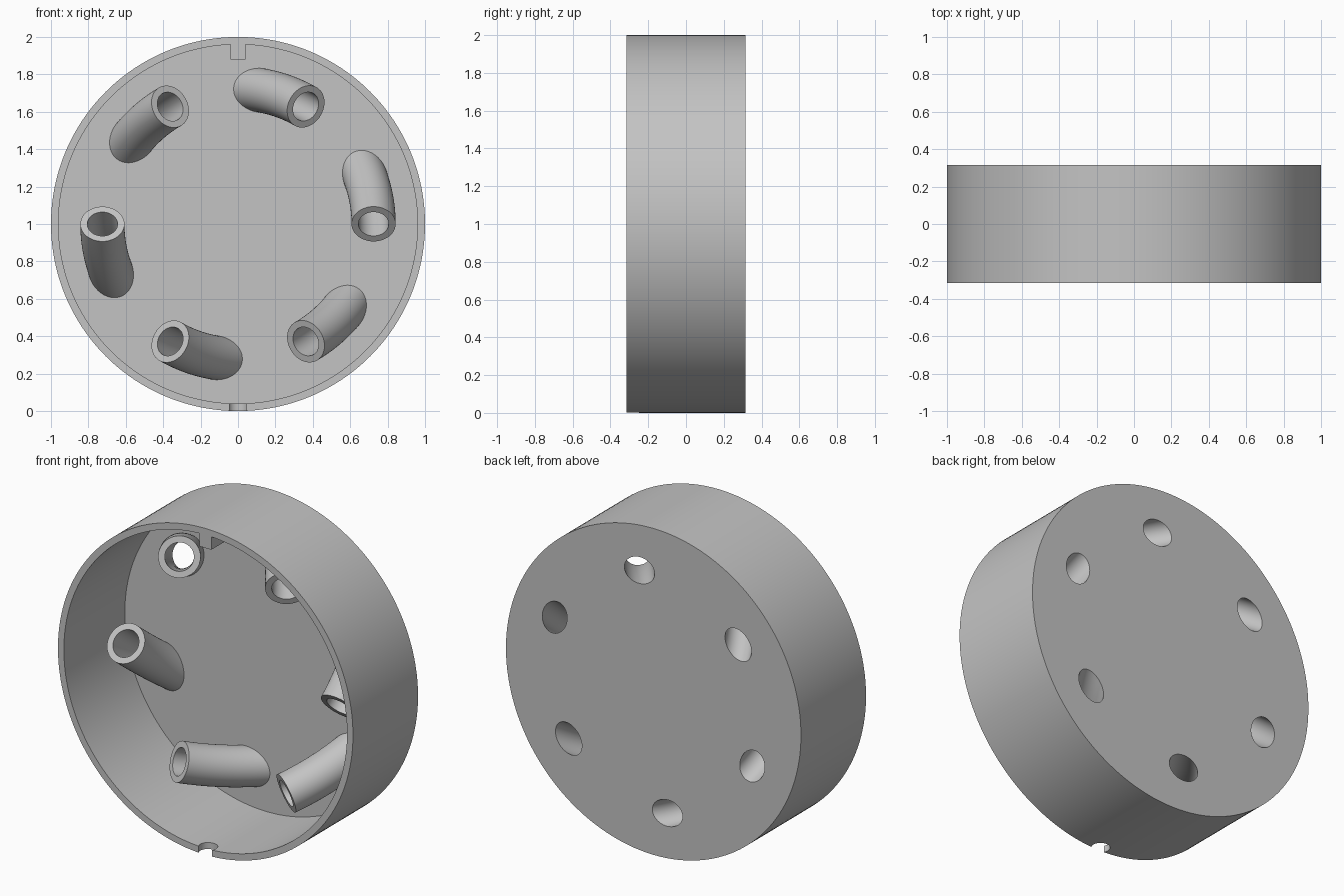
import bpy, bmesh, math
from mathutils import Vector, Matrix

if "Cube" in bpy.data.objects:
    bpy.data.objects.remove(bpy.data.objects["Cube"], do_unlink=True)

HALF = 0.315          # half depth of the housing
WALL = 0.04           # wall and floor thickness
FLOOR = HALF - WALL   # inner floor plane
HELIX_R = 0.725       # distance of tube axes from the centre
TUBE_END = -0.05      # y of the tube mouths
TWIST = math.radians(22.5) / (HALF - TUBE_END)

grey = bpy.data.materials.new("plain_grey")
grey.use_nodes = True
colour = (0.55, 0.55, 0.55, 1)
grey.diffuse_color = colour
grey.node_tree.nodes["Principled BSDF"].inputs["Base Color"].default_value = colour


def finish(name, bm):
    bmesh.ops.recalc_face_normals(bm, faces=bm.faces)
    mesh = bpy.data.meshes.new(name)
    bm.to_mesh(mesh)
    bm.free()
    mesh.materials.append(grey)
    obj = bpy.data.objects.new(name, mesh)
    bpy.context.collection.objects.link(obj)
    return obj


def loft(bm, rings):
    """Skin a list of point rings and cap both ends."""
    loops = [[bm.verts.new(p) for p in ring] for ring in rings]
    for a, b in zip(loops, loops[1:]):
        for i in range(len(a)):
            j = (i + 1) % len(a)
            bm.faces.new((a[i], a[j], b[j], b[i]))
    bm.faces.new(loops[0])
    bm.faces.new(loops[-1])


def circle(radius, y, sides=192):
    steps = [math.tau * i / sides for i in range(sides)]
    return [Vector((radius * math.cos(t), y, 1 + radius * math.sin(t))) for t in steps]


def helix_ring(start, y, radius, sides=48):
    """Circle square to a helix that leans around the housing axis."""
    angle = start + TWIST * (y - TUBE_END)
    radial = Vector((math.cos(angle), 0, math.sin(angle)))
    around = Vector((-math.sin(angle), 0, math.cos(angle)))
    tangent = (Vector((0, 1, 0)) + around * HELIX_R * TWIST).normalized()
    side = tangent.cross(radial)
    centre = radial * HELIX_R + Vector((0, y, 1))
    steps = [math.tau * i / sides for i in range(sides)]
    return [centre + radius * (radial * math.cos(t) + side * math.sin(t)) for t in steps]


def six_tubes(name, radius, y0, y1, trim=None):
    bm = bmesh.new()
    count = 20
    for k in range(6):
        loft(bm, [helix_ring(k * math.tau / 6, y0 + (y1 - y0) * i / count, radius)
                  for i in range(count + 1)])
    if trim is not None:
        cut = bmesh.ops.bisect_plane(
            bm, geom=bm.verts[:] + bm.edges[:] + bm.faces[:],
            plane_co=(0, trim, 0), plane_no=(0, 1, 0), clear_outer=True)
        edges = [e for e in cut["geom_cut"] if isinstance(e, bmesh.types.BMEdge)]
        bmesh.ops.holes_fill(bm, edges=edges, sides=0)
    return finish(name, bm)


def combine(target, tool, operation):
    mod = target.modifiers.new(tool.name, "BOOLEAN")
    mod.operation = operation
    mod.solver = "EXACT"
    mod.object = tool
    bpy.context.view_layer.objects.active = target
    bpy.ops.object.modifier_apply(modifier=mod.name)
    bpy.data.objects.remove(tool, do_unlink=True)


# Open round housing with a flat back
bm = bmesh.new()
loft(bm, [circle(1 - WALL, FLOOR), circle(1 - WALL, -HALF),
          circle(1, -HALF), circle(1, HALF)])
housing = finish("round_housing", bm)

# Locating key inside the top of the rim
bm = bmesh.new()
size = Vector((0.08, HALF + FLOOR + 0.02, 0.09))
bmesh.ops.create_cube(bm, size=1, matrix=Matrix.Translation(
    (0, -HALF + size.y / 2, 1.925)) @ Matrix.Diagonal((*size, 1)))
combine(housing, finish("locating_key", bm), "UNION")

# Slanted tubes, then their bores through the back
combine(housing, six_tubes("slanted_tubes", 0.118, TUBE_END, 0.42, FLOOR + 0.02), "UNION")
combine(housing, six_tubes("tube_bores", 0.081, -0.12, 0.45), "DIFFERENCE")

# Rounded notch in the bottom of the rim
bm = bmesh.new()
bmesh.ops.create_cone(bm, cap_ends=True, segments=48, radius1=0.053, radius2=0.053,
                      depth=0.2, matrix=Matrix.Translation((0, -HALF + 0.027, 0)))
combine(housing, finish("rim_notch", bm), "DIFFERENCE")

# Smooth curved walls, keep edges crisp
bpy.ops.object.select_all(action="DESELECT")
housing.select_set(True)
bpy.context.view_layer.objects.active = housing
bpy.ops.object.shade_smooth_by_angle(angle=math.radians(30))
